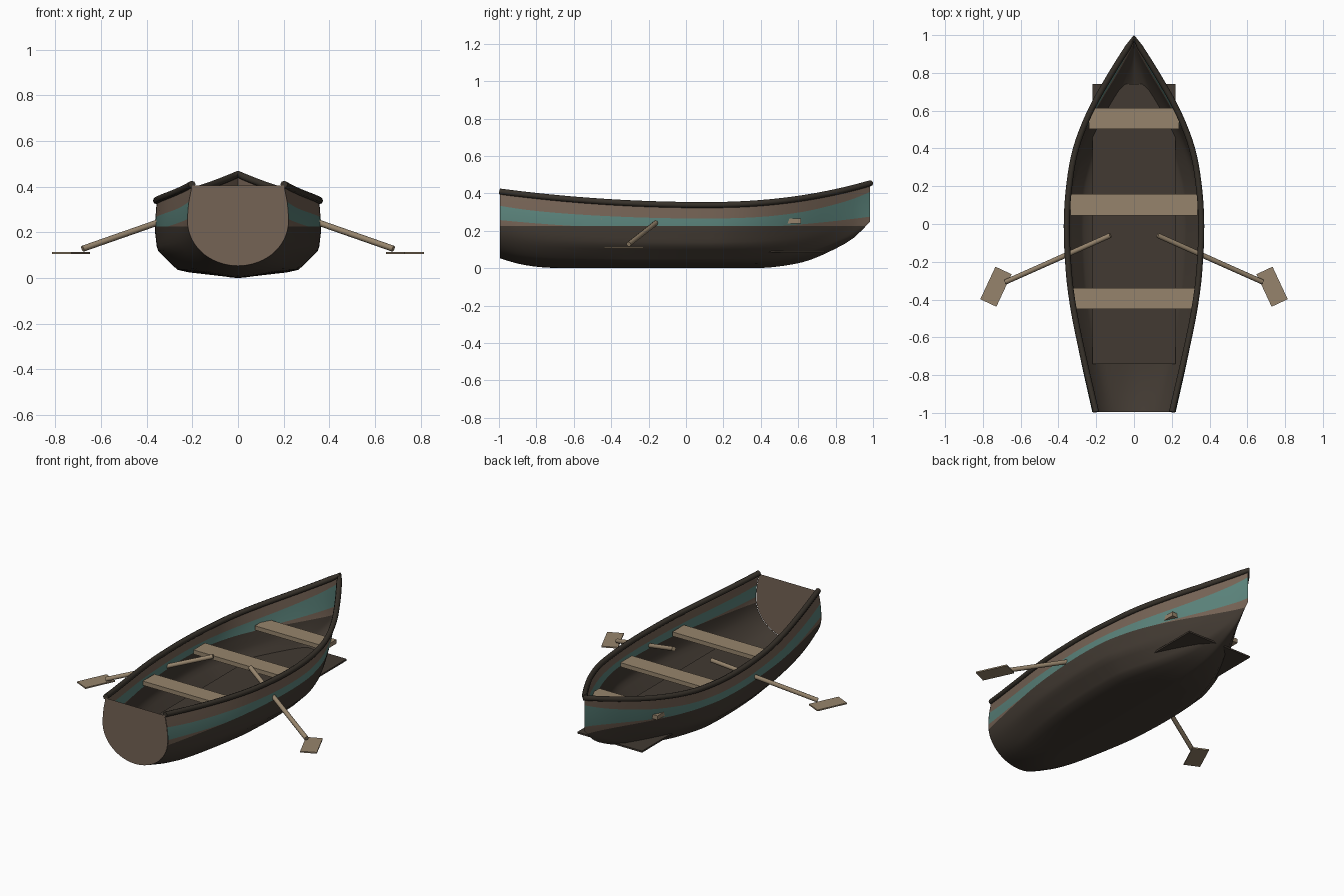
import bpy, bmesh, math
from mathutils import Vector

if "Cube" in bpy.data.objects:
    bpy.data.objects.remove(bpy.data.objects["Cube"])


def material(name, rgb):
    m = bpy.data.materials.new(name)
    m.diffuse_color = (*rgb, 1)
    m.use_nodes = True
    m.node_tree.nodes["Principled BSDF"].inputs["Base Color"].default_value = m.diffuse_color
    return m


DARK = material("dark_hull", (0.054, 0.042, 0.032))
BROWN = material("brown_planking", (0.178, 0.125, 0.091))
TEAL = material("teal_stripe", (0.102, 0.223, 0.195))
RAIL = material("dark_rail", (0.038, 0.031, 0.023))
WOOD = material("light_wood", (0.305, 0.231, 0.150))

WATERLINE = 0.225
STERN, BOW = -0.995, 0.985
BEAM = [(-1, .22), (-.7, .287), (-.45, .333), (-.2, .358), (0, .365),
        (.2, .352), (.4, .313), (.6, .232), (.8, .118), (BOW, 0)]
KEEL = [(-1, .055), (-.9, .025), (-.78, .006), (-.6, 0), (.35, 0),
        (.5, .01), (.65, .04), (.8, .105), (.9, .165), (BOW, .25)]
MIDSHIP = [(0, 0), (.09, .71), (.37, .97), (.66, 1), (1, .975)]


def spline(table, y):
    """Smooth curve through the table points."""
    n = len(table)
    i = max(j for j in range(n - 1) if j == 0 or table[j][0] <= y)

    def slope(j):
        a, b = table[max(j - 1, 0)], table[min(j + 1, n - 1)]
        return (b[1] - a[1]) / (b[0] - a[0])
    (x0, v0), (x1, v1) = table[i], table[i + 1]
    h = x1 - x0
    t = (y - x0) / h
    return ((2*t**3 - 3*t*t + 1) * v0 + (t**3 - 2*t*t + t) * h * slope(i)
            + (3*t*t - 2*t**3) * v1 + (t**3 - t*t) * h * slope(i + 1))


def linear(table, t):
    for (a, u), (b, v) in zip(table, table[1:]):
        if t <= b:
            return u + (v - u) * (t - a) / (b - a)
    return table[-1][1]


def clamp(v):
    return max(0.0, min(1.0, v))


def sheer(y):
    d = y - 0.1
    return 0.332 + (0.152 * d**2.2 if d > 0 else 0.060 * d * d)


def width(y, t):
    """Half width at relative height t: round stern, full middle, sharp bow."""
    mid = linear(MIDSHIP, t)
    tm = 0.56
    if t < tm:
        stern = math.sqrt(max(0, 1 - ((tm - t) / tm)**2))
    else:
        stern = 1 - 0.09 * ((t - tm) / (1 - tm))**2
    a, b = clamp((-y - .3) / .7), clamp((y - .2) / .8)
    f = mid * (1 - a - b) + stern * a + math.sqrt(max(t, 0)) * b
    return max(0, spline(BEAM, y)) * f


LOWER = 14


def half_section(y):
    """Points from keel to sheer, with rows on the stripe edges."""
    k, s = max(0, spline(KEEL, y)), sheer(y)
    low = 0.208 + (0.07 * y * y if y > 0 else 0.05 * y * y)
    zs = [k + (low - k) * (i / LOWER)**1.7 for i in range(LOWER + 1)]
    top = k + 0.8 * (s - k)
    zs += [(low + top) / 2, top, s]
    return [Vector((width(y, (z - k) / (s - k)), y, z)) for z in zs]


def full_section(y):
    half = half_section(y)
    return [Vector((-p.x, p.y, p.z)) for p in reversed(half[1:])] + half


def finish(name, bm, mats, smooth=None):
    me = bpy.data.meshes.new(name)
    bm.to_mesh(me)
    bm.free()
    for m in mats:
        me.materials.append(m)
    ob = bpy.data.objects.new(name, me)
    bpy.context.collection.objects.link(ob)
    if smooth:
        bpy.ops.object.select_all(action='DESELECT')
        ob.select_set(True)
        bpy.context.view_layer.objects.active = ob
        bpy.ops.object.shade_smooth_by_angle(angle=math.radians(smooth))
    return ob


def box(name, center, size, mat, turn=0):
    bm = bmesh.new()
    bmesh.ops.create_cube(bm, size=1)
    bmesh.ops.scale(bm, vec=size, verts=bm.verts)
    ob = finish(name, bm, [mat])
    ob.location = center
    ob.rotation_euler.z = turn
    return ob


# Hull: thin shell lofted through the sections
N = 44
stations = [STERN + (BOW - STERN) * i / N for i in range(N + 1)]
bm = bmesh.new()
rings = [[bm.verts.new(p) for p in full_section(y)] for y in stations]
rows = len(rings[0])
for r0, r1 in zip(rings, rings[1:]):
    for j in range(rows - 1):
        f = bm.faces.new((r0[j], r1[j], r1[j + 1], r0[j + 1]))
        f.normal_update()
        from_top = min(j, rows - 2 - j)
        f.material_index = 2 if from_top in (1, 2) else 1
bmesh.ops.remove_doubles(bm, verts=bm.verts, dist=0.0002)
# Dark paint below the waterline
bmesh.ops.bisect_plane(bm, geom=bm.verts[:] + bm.edges[:] + bm.faces[:],
                       plane_co=(0, 0, WATERLINE), plane_no=(0, 0, 1))
for f in bm.faces:
    if f.calc_center_median().z < WATERLINE:
        f.material_index = 0
bm.normal_update()
outward = sum(f.normal.x * f.calc_center_median().x for f in bm.faces)
if outward < 0:
    bmesh.ops.reverse_faces(bm, faces=bm.faces)
finish("hull", bm, [DARK, BROWN, TEAL], smooth=40)

# Transom: flat stern board
bm = bmesh.new()
bm.faces.new([bm.verts.new(p - Vector((0, .002, 0))) for p in full_section(STERN)])
bm.normal_update()
for f in bm.faces:
    if f.normal.y > 0:
        f.normal_flip()
finish("transom", bm, [BROWN])

# Gunwale: round rail along the sheer, meeting at the bow
edge = [half_section(y)[-1] + Vector((0, 0, .006)) for y in stations]
path = [Vector((-p.x, p.y, p.z)) for p in edge] + edge[-2::-1]
cu = bpy.data.curves.new("gunwale_path", 'CURVE')
cu.dimensions = '3D'
cu.bevel_depth = 0.016
cu.bevel_resolution = 2
cu.use_fill_caps = True
sp = cu.splines.new('POLY')
sp.points.add(len(path) - 1)
for pt, p in zip(sp.points, path):
    pt.co = (*p, 1)
cu.materials.append(RAIL)
rail = bpy.data.objects.new("gunwale", cu)
bpy.context.collection.objects.link(rail)
bpy.ops.object.select_all(action='DESELECT')
rail.select_set(True)
bpy.context.view_layer.objects.active = rail
bpy.ops.object.convert(target='MESH')
bpy.ops.object.shade_smooth_by_angle(angle=math.radians(50))

# Floor board and seats
box("floor_board", (0, 0, .088), (.44, 1.48, .01), DARK)
for name, y, half in (("bow_seat", .558, .237), ("middle_seat", .102, .335),
                      ("stern_seat", -.395, .33)):
    box(name, (0, y, .252), (2 * half, .112, .026), WOOD)

# Oars: sloping shaft and flat blade on each side
for side, label in ((1, "right"), (-1, "left")):
    a, b = Vector((side * .125, -.06, .322)), Vector((side * .68, -.307, .128))
    bm = bmesh.new()
    bmesh.ops.create_cone(bm, cap_ends=True, segments=8, radius1=.0135,
                          radius2=.0135, depth=(b - a).length)
    shaft = finish(label + "_oar_shaft", bm, [WOOD], smooth=50)
    shaft.location = (a + b) / 2
    shaft.rotation_euler = (b - a).to_track_quat('Z', 'Y').to_euler()
    box(label + "_oar_blade", (side * .731, -.332, .109), (.094, .19, .008),
        WOOD, side * math.radians(25))
